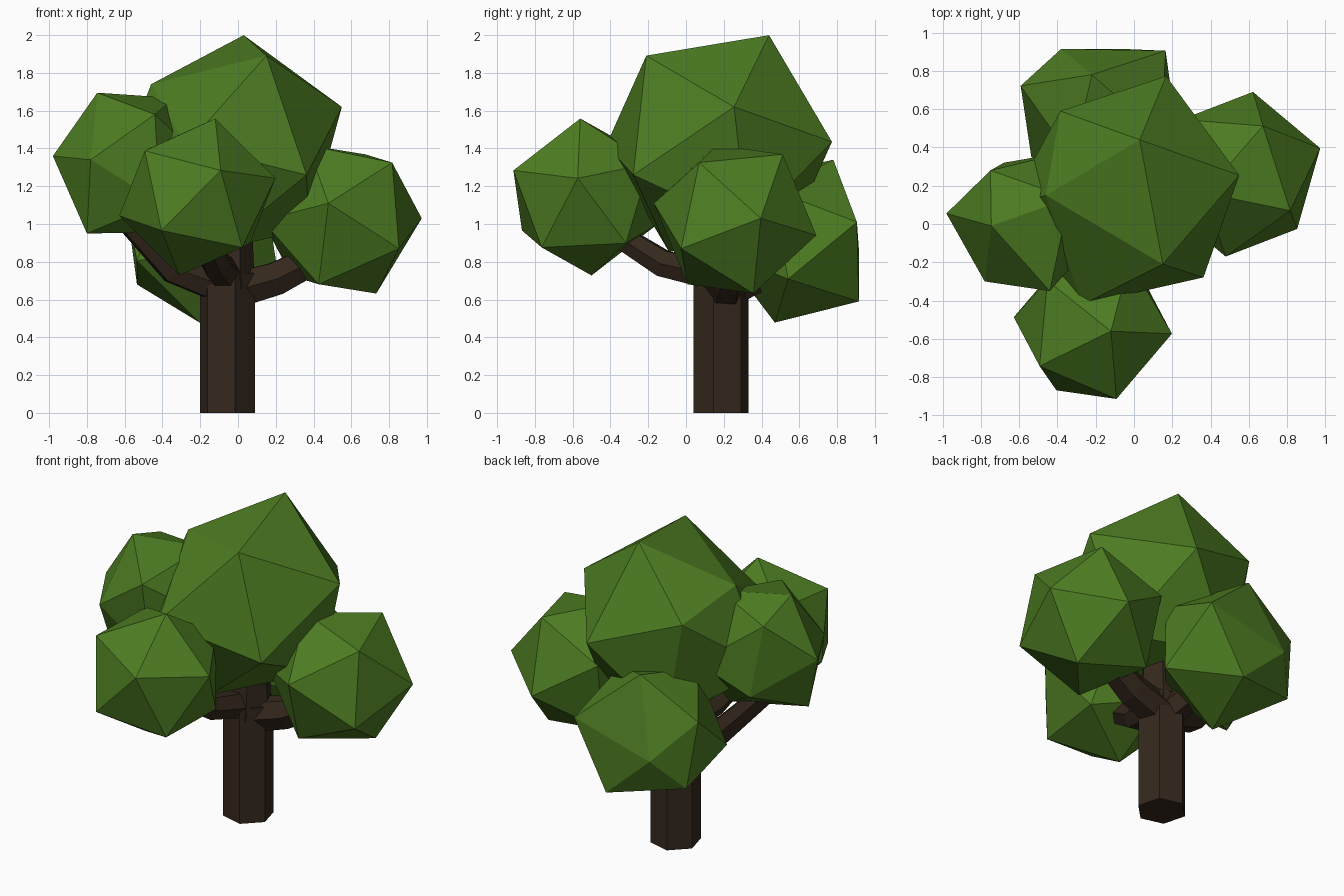
import bpy, math
from mathutils import Vector, Matrix

if "Cube" in bpy.data.objects:
    bpy.data.objects.remove(bpy.data.objects["Cube"])


def material(name, rgb):
    m = bpy.data.materials.new(name)
    m.diffuse_color = (*rgb, 1)
    m.use_nodes = True
    m.node_tree.nodes["Principled BSDF"].inputs["Base Color"].default_value = m.diffuse_color
    return m


LEAF = material("leaf_green", (0.075, 0.205, 0.016))
BARK = material("bark_brown", (0.035, 0.021, 0.012))


def foliage(name, centre, radius, p, q, pulled=()):
    """Icosahedron with one corner towards p and a neighbour towards q;
    the nearest corner is pulled onto each point in pulled."""
    bpy.ops.mesh.primitive_ico_sphere_add(subdivisions=1, radius=radius)
    ob = bpy.context.object
    ob.name = name
    c = Vector(centre)
    z = (Vector(p) - c).normalized()
    x = Vector(q) - c
    x = (x - z * x.dot(z)).normalized()
    rot = Matrix((x, z.cross(x), z)).transposed()
    ob.location = c
    for v in ob.data.vertices:
        v.co = rot @ v.co
    for point in pulled:
        t = Vector(point) - c
        min(ob.data.vertices, key=lambda v: (v.co - t).length).co = t
    ob.data.materials.append(LEAF)


def branch(name, points, radii):
    """Six-sided tube along a bent path."""
    cu = bpy.data.curves.new(name, 'CURVE')
    cu.dimensions = '3D'
    cu.bevel_depth = 1
    cu.bevel_resolution = 1
    cu.use_fill_caps = True
    sp = cu.splines.new('POLY')
    sp.points.add(len(points) - 1)
    for pt, co, r in zip(sp.points, points, radii):
        pt.co = (*co, 1)
        pt.radius = r
    sp.use_smooth = False
    cu.materials.append(BARK)
    ob = bpy.data.objects.new(name, cu)
    bpy.context.collection.objects.link(ob)


# Foliage clumps
foliage("crown_foliage", (-0.052, 0.175, 1.426), 0.637,
        (0.03, 0.44, 2.0), (0.15, -0.21, 1.89),
        [(-0.46, 0.15, 1.74), (-0.385, 0.59, 1.63)])
foliage("front_foliage", (-0.215, -0.53, 1.143), 0.427,
        (-0.12, -0.56, 1.56), (-0.09, -0.915, 1.29))
foliage("right_foliage", (0.55, 0.26, 1.025), 0.444,
        (0.97, 0.395, 1.03), (0.68, 0.515, 1.37))
foliage("back_foliage", (-0.188, 0.631, 0.909), 0.46,
        (-0.294, 1.076, 0.967), (0.165, 0.905, 1.01),
        [(-0.38, 0.915, 0.87), (0.165, 0.905, 1.01), (-0.07, 0.915, 0.59),
         (-0.535, 0.76, 0.68), (-0.22, 0.78, 1.34)])
foliage("left_foliage", (-0.56, 0.02, 1.33), 0.42,
        (-0.98, 0.055, 1.36), (-0.80, -0.11, 0.95),
        [(-0.98, 0.055, 1.36), (-0.80, -0.11, 0.95), (-0.68, 0.32, 1.14),
         (-0.75, 0.28, 1.60), (-0.745, -0.01, 1.695), (-0.78, -0.30, 1.34),
         (-0.44, -0.35, 1.58)])

# Trunk
bpy.ops.mesh.primitive_cylinder_add(vertices=6, radius=0.15, depth=0.74,
                                    location=(-0.055, 0.185, 0.37),
                                    rotation=(0, 0, math.radians(15)))
trunk = bpy.context.object
trunk.name = "trunk"
trunk.data.materials.append(BARK)

# Branches
branch("crown_branch", [(-0.05, 0.185, 0.66), (-0.04, 0.19, 1.1)], [0.14, 0.11])
branch("left_branch", [(-0.06, 0.18, 0.66), (-0.34, 0.12, 0.76), (-0.6, 0.05, 1.04)],
       [0.1, 0.085, 0.07])
branch("right_branch", [(-0.05, 0.2, 0.64), (0.2, 0.22, 0.71), (0.5, 0.26, 0.86)],
       [0.11, 0.1, 0.08])
branch("front_branch", [(-0.06, 0.15, 0.73), (-0.12, -0.12, 0.79), (-0.2, -0.42, 0.98)],
       [0.09, 0.08, 0.065])
branch("back_branch", [(-0.07, 0.22, 0.65), (-0.17, 0.55, 0.8)], [0.1, 0.08])
